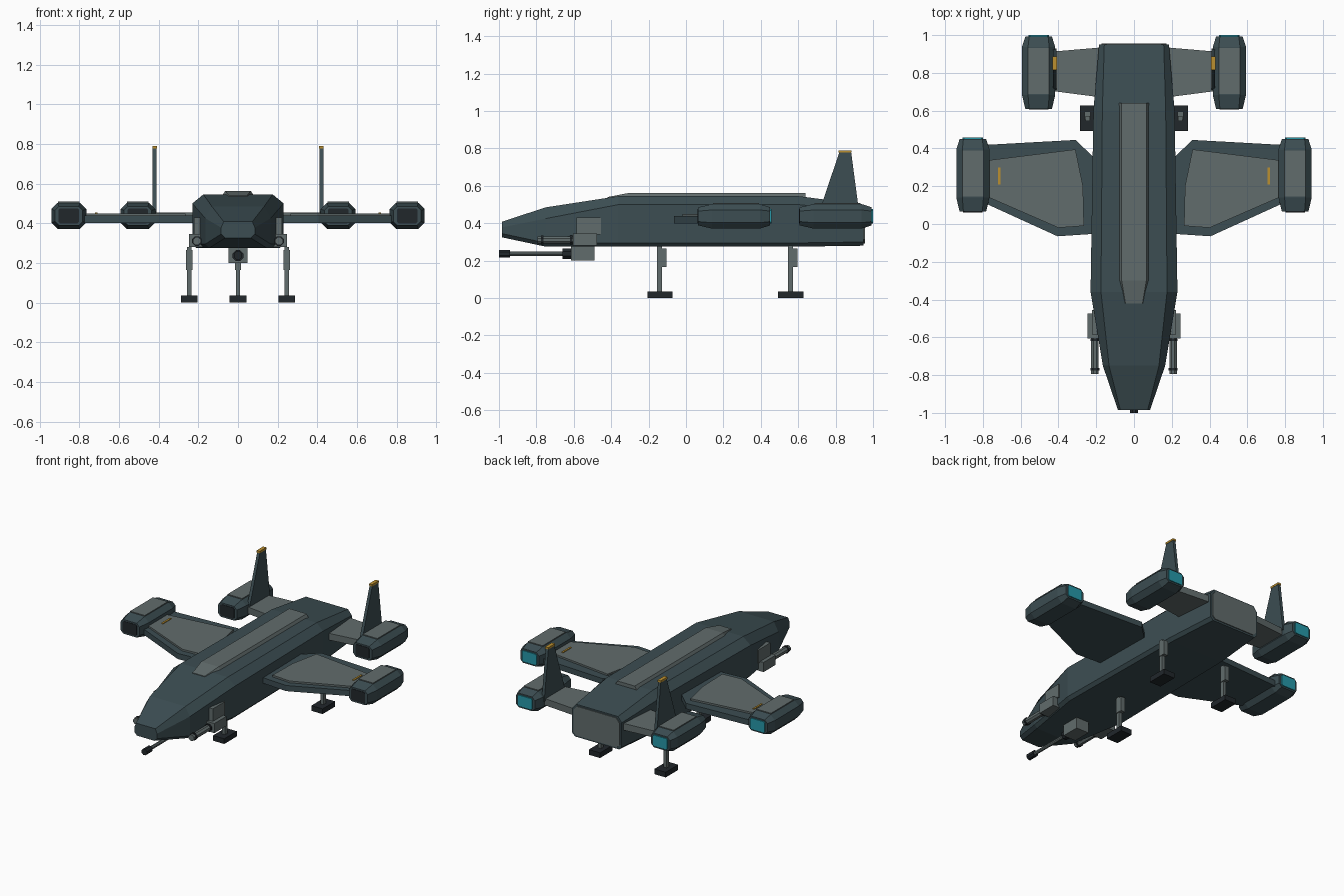
import bpy, bmesh, math
from mathutils import Vector

if "Cube" in bpy.data.objects:
    bpy.data.objects.remove(bpy.data.objects["Cube"])


def material(name, rgb):
    m = bpy.data.materials.new(name)
    m.diffuse_color = (*rgb, 1)
    m.use_nodes = True
    m.node_tree.nodes["Principled BSDF"].inputs["Base Color"].default_value = m.diffuse_color
    return m


HULL = material("hull", (0.045, 0.075, 0.085))
PLATE = material("plate", (0.12, 0.15, 0.15))
DARK = material("dark", (0.015, 0.02, 0.024))
GLOW = material("glow", (0.02, 0.32, 0.4))
AMBER = material("amber", (0.5, 0.28, 0.03))


def loft(name, rings, mat):
    """Skin a list of equal-length rings and cap both ends."""
    bm = bmesh.new()
    loops = [[bm.verts.new(p) for p in r] for r in rings]
    n = len(loops[0])
    for a, b in zip(loops, loops[1:]):
        for i in range(n):
            j = (i + 1) % n
            bm.faces.new((a[i], a[j], b[j], b[i]))
    bm.faces.new(loops[0])
    bm.faces.new(loops[-1])
    bmesh.ops.recalc_face_normals(bm, faces=bm.faces)
    me = bpy.data.meshes.new(name)
    bm.to_mesh(me)
    bm.free()
    me.materials.append(mat)
    ob = bpy.data.objects.new(name, me)
    bpy.context.collection.objects.link(ob)
    return ob


def box(name, x, y, z, mat):
    ring = lambda h: [(x[0], y[0], h), (x[1], y[0], h), (x[1], y[1], h), (x[0], y[1], h)]
    return loft(name, [ring(z[0]), ring(z[1])], mat)


def slab(name, s, pts, z0, z1, mat):
    return loft(name, [[(s * x, y, z) for x, y in pts] for z in (z0, z1)], mat)


def tube(name, x, z, y0, y1, r, mat, n=8):
    ring = lambda y: [(x + r * math.cos((i + .5) * math.tau / n), y,
                       z + r * math.sin((i + .5) * math.tau / n)) for i in range(n)]
    return loft(name, [ring(y0), ring(y1)], mat)


def octagon(cx, y, cz, w, h, c):
    q = [(w - c, h), (w, h - c), (w, c - h), (w - c, -h)]
    q += [(-a, -b) for a, b in q]
    return [(cx + a, y, cz + b) for a, b in q]


def hull_ring(y, w, z0, z1, top, drop, cut):
    """Fuselage section: wide top chamfer, small bottom chamfer."""
    half = [(w * top, z1), (w, z1 - drop), (w, z0 + cut), (w - cut, z0)]
    return [(x, y, z) for x, z in half] + [(-x, y, z) for x, z in reversed(half)]


# Fuselage with rear plate and raised spine
loft("fuselage", [
    hull_ring(-0.985, 0.085, 0.325, 0.408, 0.85, 0.03, 0.02),
    hull_ring(-0.75, 0.165, 0.275, 0.485, 0.8, 0.06, 0.02),
    hull_ring(-0.36, 0.23, 0.275, 0.545, 0.76, 0.045, 0.02),
    hull_ring(0.6, 0.215, 0.275, 0.545, 0.78, 0.045, 0.02),
    hull_ring(0.95, 0.185, 0.28, 0.5, 0.85, 0.035, 0.02)], HULL)
loft("rear_plate", [hull_ring(y, 0.172, 0.292, 0.49, 0.85, 0.03, 0.02)
                    for y in (0.945, 0.956)], PLATE)
spine = lambda y, b, t, z: [(-b, y, 0.53), (b, y, 0.53), (t, y, z), (-t, y, z)]
loft("spine", [spine(-0.42, 0.05, 0.045, 0.54), spine(-0.3, 0.085, 0.065, 0.563),
               spine(0.64, 0.085, 0.065, 0.563)], PLATE)

WING = [(0.18, -0.05), (0.405, -0.065), (0.8, 0.115), (0.8, 0.418),
        (0.31, 0.445), (0.22, 0.36), (0.18, 0.36)]
PANEL = [(0.265, -0.01), (0.40, -0.02), (0.79, 0.15), (0.79, 0.335), (0.31, 0.395), (0.27, 0.2)]
STUB = [(0.17, 0.67), (0.44, 0.705), (0.44, 0.912), (0.17, 0.935)]


def engine(name, cx, cy):
    cz = 0.437
    # Pod body, top plate, intake and nozzle
    loft(name, [octagon(cx, cy + d, cz, w, h, c) for d, w, h, c in
                ((-0.195, 0.07, 0.048, 0.02), (-0.12, 0.088, 0.066, 0.032),
                 (0.135, 0.088, 0.066, 0.032), (0.19, 0.07, 0.048, 0.02))], HULL)
    box(name + "_top_plate", (cx - 0.055, cx + 0.055), (cy - 0.115, cy + 0.13),
        (cz + 0.05, cz + 0.072), PLATE)
    loft(name + "_intake", [octagon(cx, cy + d, cz, 0.052, 0.038, 0.008)
                            for d in (-0.198, -0.18)], DARK)
    loft(name + "_nozzle", [octagon(cx, cy + d, cz, 0.054, 0.038, 0.008)
                            for d in (0.18, 0.197)], GLOW)


def landing_leg(name, x, y):
    box(name + "_strut", (x - 0.011, x + 0.011), (y - 0.014, y + 0.012), (0.035, 0.28), PLATE)
    box(name + "_housing", (x - 0.016, x + 0.016), (y - 0.01, y + 0.035), (0.165, 0.265), PLATE)
    box(name + "_foot", (x - 0.042, x + 0.042), (y - 0.067, y + 0.067), (0, 0.035), DARK)


for s, side in ((-1, "left_"), (1, "right_")):
    # Main wing with top panel and marker stripe
    slab(side + "wing", s, WING, 0.4, 0.438, HULL)
    slab(side + "wing_panel", s, PANEL, 0.43, 0.45, PLATE)
    slab(side + "wing_stripe", s, [(0.708, 0.21), (0.72, 0.21), (0.72, 0.3), (0.708, 0.3)],
         0.44, 0.455, AMBER)
    engine(side + "front_engine", s * 0.853, 0.26)

    # Rear stub wing, engine and fin
    slab(side + "rear_wing", s, STUB, 0.41, 0.455, PLATE)
    engine(side + "rear_engine", s * 0.505, 0.803)
    fin = [(0.705, 0.44), (0.82, 0.78), (0.883, 0.78), (0.928, 0.44)]
    loft(side + "fin", [[(s * 0.42 + d, y, z) for y, z in fin] for d in (-0.01, 0.01)], HULL)
    box(side + "fin_cap", (s * 0.42 - 0.012, s * 0.42 + 0.012), (0.815, 0.886),
        (0.777, 0.79), AMBER)

    # Cheek gun and mount
    a, b = sorted((s * 0.17, s * 0.247))
    box(side + "gun_mount", (a, b), (-0.605, -0.475), (0.28, 0.345), PLATE)
    a, b = sorted((s * 0.17, s * 0.222))
    box(side + "gun_bracket", (a, b), (-0.585, -0.455), (0.34, 0.43), PLATE)
    tube(side + "gun_barrel", s * 0.207, 0.31, -0.795, -0.59, 0.021, PLATE)
    for y in (-0.775, -0.62):
        tube(side + "gun_band", s * 0.207, 0.31, y, y + 0.012, 0.026, DARK)

    landing_leg(side + "rear_leg", s * 0.245, 0.56)

landing_leg("front_leg", 0, -0.14)

# Chin gun
box("chin_mount", (-0.047, 0.047), (-0.615, -0.49), (0.2, 0.285), PLATE)
tube("chin_collar", 0, 0.237, -0.66, -0.6, 0.029, DARK)
tube("chin_barrel", 0, 0.237, -0.96, -0.64, 0.012, PLATE)
tube("chin_muzzle", 0, 0.237, -1.0, -0.94, 0.022, DARK)
